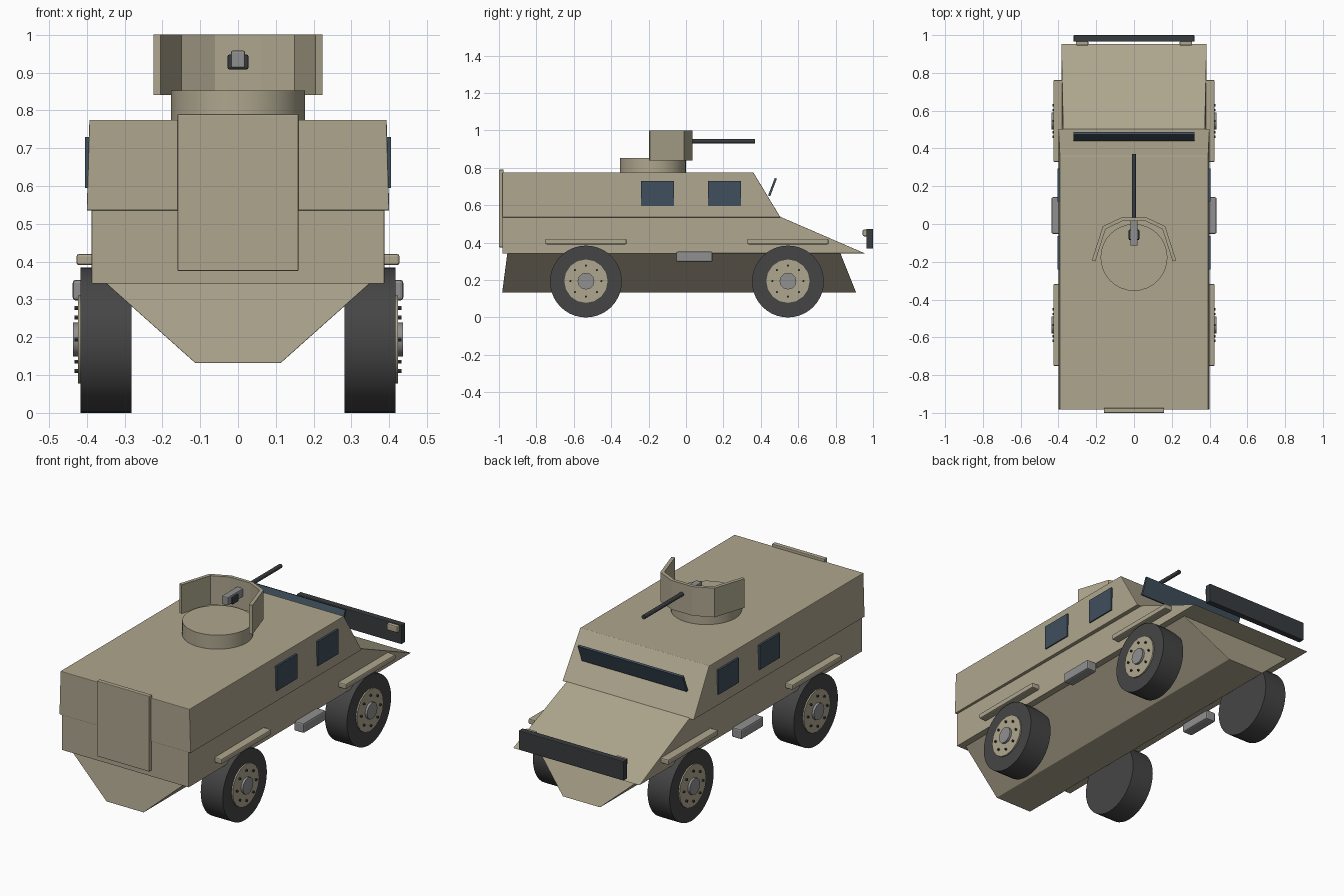
import bpy, bmesh, math
from mathutils import Matrix

if "Cube" in bpy.data.objects:
    bpy.data.objects.remove(bpy.data.objects["Cube"])


def material(name, r, g, b):
    m = bpy.data.materials.new(name)
    m.diffuse_color = (r, g, b, 1)
    m.use_nodes = True
    m.node_tree.nodes["Principled BSDF"].inputs["Base Color"].default_value = m.diffuse_color
    return m


TAN = material("tan_paint", 0.42, 0.38, 0.27)
RUBBER = material("rubber", 0.06, 0.06, 0.06)
DARK = material("dark_metal", 0.04, 0.045, 0.05)
STEEL = material("steel", 0.28, 0.28, 0.28)
GLASS = material("glass", 0.05, 0.08, 0.11)


def finish(name, bm, mat, bevel=0, smooth=False):
    bmesh.ops.recalc_face_normals(bm, faces=bm.faces)
    me = bpy.data.meshes.new(name)
    bm.to_mesh(me)
    bm.free()
    ob = bpy.data.objects.new(name, me)
    bpy.context.collection.objects.link(ob)
    me.materials.append(mat)
    if bevel:
        mod = ob.modifiers.new("bevel", 'BEVEL')
        mod.width = bevel
        mod.segments = 2
    if smooth:
        bpy.ops.object.select_all(action='DESELECT')
        bpy.context.view_layer.objects.active = ob
        ob.select_set(True)
        bpy.ops.object.shade_smooth_by_angle(angle=math.radians(35))
    return ob


def box(name, x, y, z, mat, bevel=0):
    bm = bmesh.new()
    bmesh.ops.create_cube(bm, size=1)
    for v in bm.verts:
        for i, (lo, hi) in enumerate((x, y, z)):
            v.co[i] = lo if v.co[i] < 0 else hi
    return finish(name, bm, mat, bevel)


def cyl(name, centre, r, depth, axis, mat, n=32, bevel=0):
    bm = bmesh.new()
    rot = {'x': Matrix.Rotation(math.pi / 2, 4, 'Y'),
           'y': Matrix.Rotation(math.pi / 2, 4, 'X'), 'z': Matrix()}[axis]
    bmesh.ops.create_cone(bm, cap_ends=True, segments=n, radius1=r, radius2=r,
                          depth=depth, matrix=Matrix.Translation(centre) @ rot)
    return finish(name, bm, mat, bevel, True)


def side_profile(name, pts, mat, bevel=0):
    """Closed side outline of (half width, y, z), spanned from left to right."""
    bm = bmesh.new()
    l = [bm.verts.new((-w, y, z)) for w, y, z in pts]
    r = [bm.verts.new((w, y, z)) for w, y, z in pts]
    bm.faces.new(l)
    bm.faces.new(r)
    for i in range(len(pts)):
        j = (i + 1) % len(pts)
        bm.faces.new((l[i], l[j], r[j], r[i]))
    return finish(name, bm, mat, bevel)


# Hull: cabin, lower body with sloped hood, V-shaped belly
side_profile("upper_cabin", [(.40, -.983, .535), (.393, -.983, .775),
                             (.393, .36, .775), (.40, .505, .535)], TAN, .003)
side_profile("lower_body", [(.387, -.981, .342), (.387, -.981, .54),
                            (.375, .50, .54), (.385, .955, .343)], TAN, .002)
side_profile("belly", [(.352, -.955, .345), (.352, .825, .345),
                       (.113, .91, .132), (.113, -.983, .132)], TAN, .002)

# Rear door, bumper, windshield
box("door", (-.16, .16), (-1, -.975), (.375, .79), TAN, .003)
box("bumper", (-.32, .32), (.965, 1), (.368, .474), DARK, .004)
glass = box("windshield", (-.32, .32), (-.006, .006), (-.05, .05), GLASS)
glass.location = (0, .4625, .697)
glass.rotation_euler.x = -math.radians(21)

# Parts mirrored on both sides
for s, side in ((-1, "left"), (1, "right")):
    def span(a, b):
        return tuple(sorted((s * a, s * b)))

    box(f"headlight_{side}", span(.242, .308), (.945, .97), (.434, .470), TAN, .006)
    box(f"step_{side}", span(.375, .437), (-.052, .142), (.297, .352), STEEL, .008)
    for i, y in enumerate((-.24, .118)):
        box(f"window_{side}_{i}", span(.385, .405), (y, y + .177), (.595, .73), GLASS)
    for end, y in (("rear", -.535), ("front", .545)):
        tag = f"{end}_{side}"
        box(f"fender_{tag}", span(.36, .427), (y - .217, y + .217), (.391, .42), TAN, .006)
        # Wheel with rim, hub cap and bolts
        cyl(f"tire_{tag}", (s * .349, y, .192), .192, .134, 'x', RUBBER, 40)
        cyl(f"rim_{tag}", (s * .401, y, .194), .116, .045, 'x', TAN, 16)
        cyl(f"hub_{tag}", (s * .415, y, .194), .045, .042, 'x', STEEL, 12)
        for k in range(8):
            a = k * math.pi / 4
            cyl(f"bolt_{tag}_{k}", (s * .42, y + .083 * math.cos(a), .194 + .083 * math.sin(a)),
                .006, .025, 'x', DARK, 6)

# Turret ring
cyl("turret_base", (0, -.177, .81), .177, .084, 'z', TAN, 32)

# Gun shield: five upright panels along a bent path
outer = [(-.223, -.192), (-.165, -.012), (-.065, .035)]
inner = [(-.205, -.198), (-.150, -.027), (-.061, .016)]
path = [o + [(-x, y) for x, y in reversed(o)] for o in (outer, inner)]
bm = bmesh.new()
vs = [bm.verts.new((x, y, .84)) for x, y in path[0] + path[1][::-1]]
n = len(vs)
faces = [bm.faces.new((vs[i], vs[i + 1], vs[n - 2 - i], vs[n - 1 - i])) for i in range(5)]
ext = bmesh.ops.extrude_face_region(bm, geom=faces, use_keep_orig=True)
for v in ext["geom"]:
    if isinstance(v, bmesh.types.BMVert):
        v.co.z = 1.0
finish("gun_shield", bm, TAN)

# Gun
box("gun_receiver", (-.019, .019), (-.115, .03), (.912, .958), STEEL, .005)
box("gun_mount", (-.028, .028), (-.085, -.03), (.908, .948), DARK, .006)
cyl("gun_barrel", (0, .17, .942), .0115, .40, 'y', DARK, 12)
